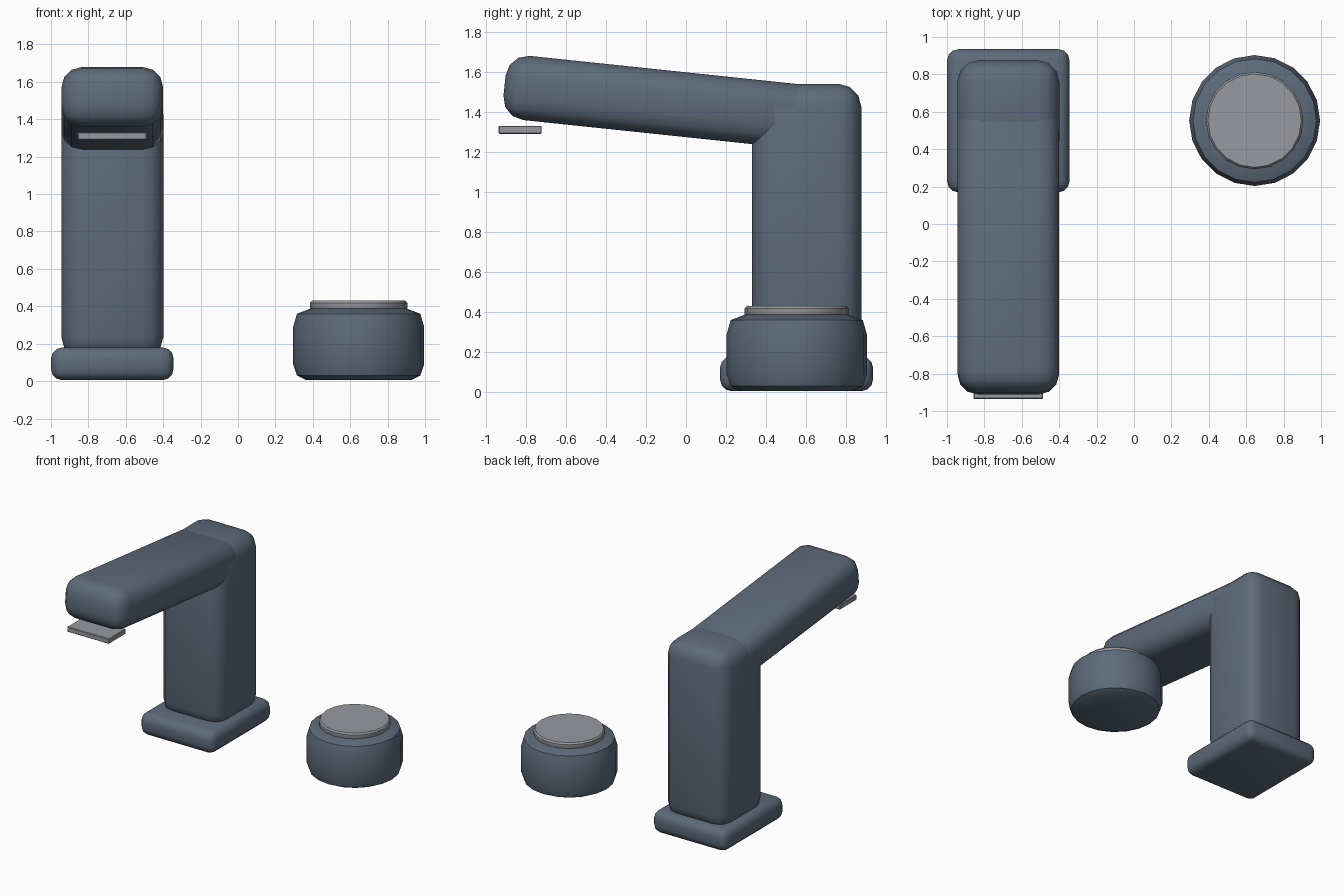
import bpy
import bmesh
from math import radians, cos, sin, tau

old = bpy.data.objects.get("Cube")
if old:
    bpy.data.objects.remove(old, do_unlink=True)


def material(name, rgb):
    mat = bpy.data.materials.new(name)
    mat.use_nodes = True
    color = (*rgb, 1)
    mat.diffuse_color = color
    mat.node_tree.nodes["Principled BSDF"].inputs["Base Color"].default_value = color
    return mat


slate = material("slate blue", (0.11, 0.147, 0.195))
silver = material("silver grey", (0.31, 0.32, 0.35))


def finish(bm, name, mat, location):
    """Turn a bmesh into a smooth-shaded object."""
    bmesh.ops.recalc_face_normals(bm, faces=bm.faces)
    mesh = bpy.data.meshes.new(name)
    bm.to_mesh(mesh)
    bm.free()
    mesh.materials.append(mat)
    obj = bpy.data.objects.new(name, mesh)
    obj.location = location
    bpy.context.collection.objects.link(obj)
    bpy.ops.object.select_all(action="DESELECT")
    obj.select_set(True)
    bpy.context.view_layer.objects.active = obj
    bpy.ops.object.shade_smooth_by_angle(angle=radians(35))
    return obj


def rounded_box(name, mat, size, location, radius, segments=3, tilt=0):
    bm = bmesh.new()
    bmesh.ops.create_cube(bm, size=1)
    bmesh.ops.scale(bm, vec=size, verts=bm.verts)
    bmesh.ops.bevel(bm, geom=bm.edges[:], offset=radius, segments=segments,
                    profile=0.5, affect="EDGES")
    obj = finish(bm, name, mat, location)
    obj.rotation_euler.x = radians(tilt)
    return obj


def turned(name, mat, profile, location, sides=20):
    """Solid of revolution from (radius, height) pairs, capped at both ends."""
    bm = bmesh.new()
    rings = [[bm.verts.new((r * cos(tau * i / sides), r * sin(tau * i / sides), z))
              for i in range(sides)] for r, z in profile]
    for low, high in zip(rings, rings[1:]):
        for i in range(sides):
            j = (i + 1) % sides
            bm.faces.new((low[i], low[j], high[j], high[i]))
    bm.faces.new(rings[0])
    bm.faces.new(rings[-1])
    return finish(bm, name, mat, location)


# Tap: base plate, upright column, tilted spout and outlet plate
tap_x = -0.672
rounded_box("base_plate", slate, (0.655, 0.765, 0.175), (tap_x, 0.552, 0.0925), 0.06)
rounded_box("column", slate, (0.545, 0.545, 1.42), (tap_x, 0.603, 0.83), 0.115)
rounded_box("spout", slate, (0.544, 1.565, 0.322), (tap_x, -0.128, 1.449), 0.11, tilt=-6)
rounded_box("outlet", silver, (0.37, 0.215, 0.04), (tap_x, -0.828, 1.31), 0.004, segments=1)

# Control knob with a disc cap
knob = (0.645, 0.553, 0)
turned("knob", slate, [(0.28, 0.005), (0.33, 0.03), (0.35, 0.09), (0.35, 0.29),
                       (0.33, 0.36), (0.26, 0.387)], knob)
turned("knob_cap", silver, [(0.255, 0.38), (0.26, 0.39), (0.26, 0.418), (0.25, 0.43)], knob)
